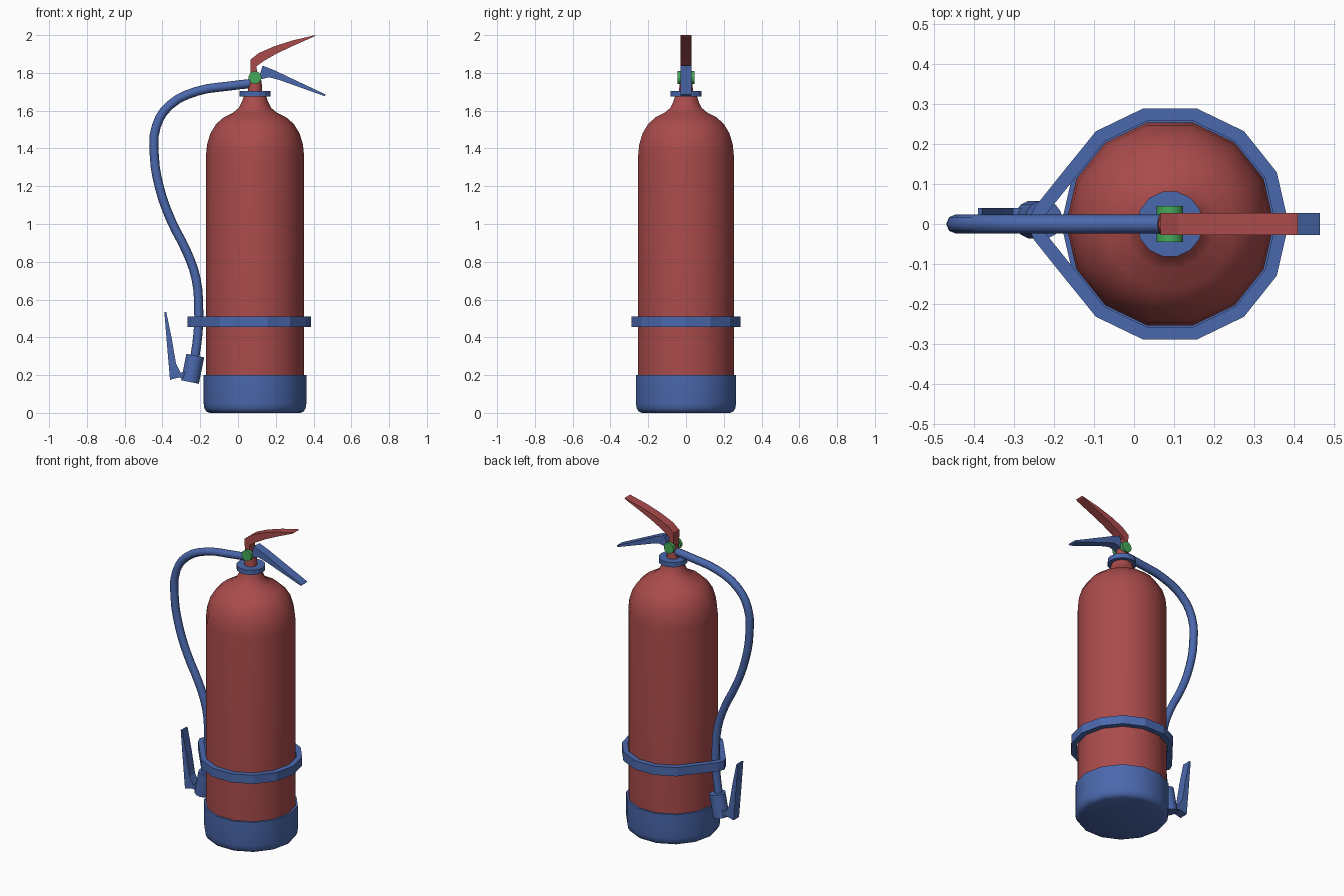
import bpy, bmesh, math
from mathutils import Vector, Matrix

if "Cube" in bpy.data.objects:
    bpy.data.objects.remove(bpy.data.objects["Cube"])

CX = 0.09      # cylinder axis
SIDES = 14


def material(name, color):
    m = bpy.data.materials.new(name)
    m.diffuse_color = color
    m.use_nodes = True
    m.node_tree.nodes["Principled BSDF"].inputs["Base Color"].default_value = m.diffuse_color
    return m


RED = material("red_paint", (0.40, 0.07, 0.07, 1))
BLUE = material("blue_plastic", (0.07, 0.14, 0.42, 1))
GREEN = material("green_pin", (0.06, 0.40, 0.10, 1))


def make(name, bm, mat, smooth=None):
    bmesh.ops.recalc_face_normals(bm, faces=bm.faces)
    me = bpy.data.meshes.new(name)
    bm.to_mesh(me)
    bm.free()
    ob = bpy.data.objects.new(name, me)
    bpy.context.collection.objects.link(ob)
    me.materials.append(mat)
    if smooth:
        bpy.ops.object.select_all(action='DESELECT')
        ob.select_set(True)
        bpy.context.view_layer.objects.active = ob
        bpy.ops.object.shade_smooth_by_angle(angle=math.radians(smooth))
    return ob


def ring_point(r, i):
    a = 2 * math.pi * i / SIDES
    return (CX + r * math.cos(a), r * math.sin(a))


def lathe(name, profile, mat, smooth=None):
    """Revolve (radius, z) points around the cylinder axis and cap both ends."""
    bm = bmesh.new()
    rings = [[bm.verts.new((*ring_point(r, i), z)) for i in range(SIDES)]
             for r, z in profile]
    for a, b in zip(rings, rings[1:]):
        for i in range(SIDES):
            j = (i + 1) % SIDES
            bm.faces.new((a[i], a[j], b[j], b[i]))
    bm.faces.new(rings[0])
    bm.faces.new(rings[-1])
    return make(name, bm, mat, smooth)


def ribbon(name, upper, lower, y0, y1, mat):
    """Side profile in x-z, given as matching upper and lower edges, with width along y."""
    bm = bmesh.new()
    secs = [[bm.verts.new((p[0], y, p[1])) for p, y in
             ((u, y0), (u, y1), (l, y1), (l, y0))] for u, l in zip(upper, lower)]
    for a, b in zip(secs, secs[1:]):
        for i in range(4):
            j = (i + 1) % 4
            bm.faces.new((a[i], a[j], b[j], b[i]))
    bm.faces.new(secs[0])
    bm.faces.new(secs[-1])
    return make(name, bm, mat)


def cylinder(name, p, q, r, mat, smooth=40):
    p, q = Vector(p), Vector(q)
    bm = bmesh.new()
    rot = (q - p).to_track_quat('Z', 'Y').to_matrix().to_4x4()
    bmesh.ops.create_cone(bm, cap_ends=True, segments=SIDES, radius1=r, radius2=r,
                          depth=(q - p).length,
                          matrix=Matrix.Translation((p + q) / 2) @ rot)
    return make(name, bm, mat, smooth)


# tank, foot, neck collar and valve
lathe("tank", [(0.26, 0.15), (0.26, 1.36), (0.254, 1.42), (0.236, 1.48), (0.205, 1.53),
               (0.165, 1.565), (0.115, 1.59), (0.085, 1.615), (0.068, 1.65),
               (0.055, 1.69)], RED, 45)
lathe("foot", [(0.24, 0.0), (0.258, 0.008), (0.268, 0.025), (0.272, 0.05),
               (0.272, 0.20), (0.258, 0.20)], BLUE, 40)
lathe("neck_collar", [(0.083, 1.675), (0.083, 1.705)], BLUE)
lathe("valve", [(0.038, 1.69), (0.036, 1.74), (0.029, 1.785)], RED, 40)

# upper carrying handle and lower squeeze lever
ribbon("carry_handle",
       [(0.068, 1.75), (0.066, 1.87), (0.11, 1.905), (0.19, 1.94), (0.29, 1.972), (0.41, 2.0)],
       [(0.105, 1.75), (0.098, 1.835), (0.14, 1.865), (0.21, 1.905), (0.30, 1.947), (0.402, 1.992)],
       -0.028, 0.028, RED)
ribbon("squeeze_lever",
       [(0.09, 1.785), (0.115, 1.79), (0.13, 1.838), (0.19, 1.815), (0.465, 1.685)],
       [(0.09, 1.76), (0.115, 1.765), (0.165, 1.777), (0.22, 1.762), (0.458, 1.677)],
       -0.028, 0.028, BLUE)

# pivot pins on both sides
for side, s in (("front", -1), ("back", 1)):
    cylinder(f"pivot_pin_{side}", (CX, s * 0.024, 1.775), (CX, s * 0.045, 1.775), 0.034, GREEN)

# hose
path = [(0.08, 1.745), (-0.05, 1.73), (-0.22, 1.702), (-0.36, 1.63), (-0.432, 1.52),
        (-0.443, 1.36), (-0.415, 1.19), (-0.355, 1.02), (-0.27, 0.85), (-0.222, 0.71),
        (-0.208, 0.55), (-0.212, 0.42), (-0.232, 0.27)]
cu = bpy.data.curves.new("hose", 'CURVE')
cu.dimensions = '3D'
cu.bevel_depth = 0.024
cu.bevel_resolution = 2
cu.use_fill_caps = True
cu.resolution_u = 3
sp = cu.splines.new('BEZIER')
sp.bezier_points.add(len(path) - 1)
for bp, (x, z) in zip(sp.bezier_points, path):
    bp.co = (x, 0, z)
    bp.handle_left_type = bp.handle_right_type = 'AUTO'
hose = bpy.data.objects.new("hose", cu)
bpy.context.collection.objects.link(hose)
cu.materials.append(BLUE)
bpy.ops.object.select_all(action='DESELECT')
hose.select_set(True)
bpy.context.view_layer.objects.active = hose
bpy.ops.object.convert(target='MESH')
bpy.ops.object.shade_smooth_by_angle(angle=math.radians(60))

# nozzle and its trigger
cylinder("nozzle", (-0.226, 0.011, 0.303), (-0.254, 0.011, 0.163), 0.048, BLUE)
ribbon("nozzle_trigger",
       [(-0.38, 0.535), (-0.352, 0.40), (-0.328, 0.26), (-0.303, 0.212), (-0.27, 0.22)],
       [(-0.39, 0.535), (-0.375, 0.35), (-0.36, 0.175), (-0.315, 0.187), (-0.275, 0.182)],
       -0.015, 0.04, BLUE)

# strap: open ring around the tank, drawn together around the hose
outer = [ring_point(0.297, i) for i in range(-5, 6)]
inner = [ring_point(0.264, i) for i in range(-6, 7)]
outer = [(-0.25, -0.04), (-0.178, -0.13)] + outer + [(-0.178, 0.13), (-0.25, 0.04), (-0.268, 0)]
inner = [(-0.216, -0.03)] + inner + [(-0.216, 0.03), (-0.236, 0)]
bm = bmesh.new()
secs = [[bm.verts.new((*p, z)) for p, z in
         ((o, 0.455), (o, 0.51), (i, 0.51), (i, 0.455))] for o, i in zip(outer, inner)]
for a, b in zip(secs, secs[1:] + secs[:1]):
    for k in range(4):
        m = (k + 1) % 4
        bm.faces.new((a[k], a[m], b[m], b[k]))
make("hose_strap", bm, BLUE)
